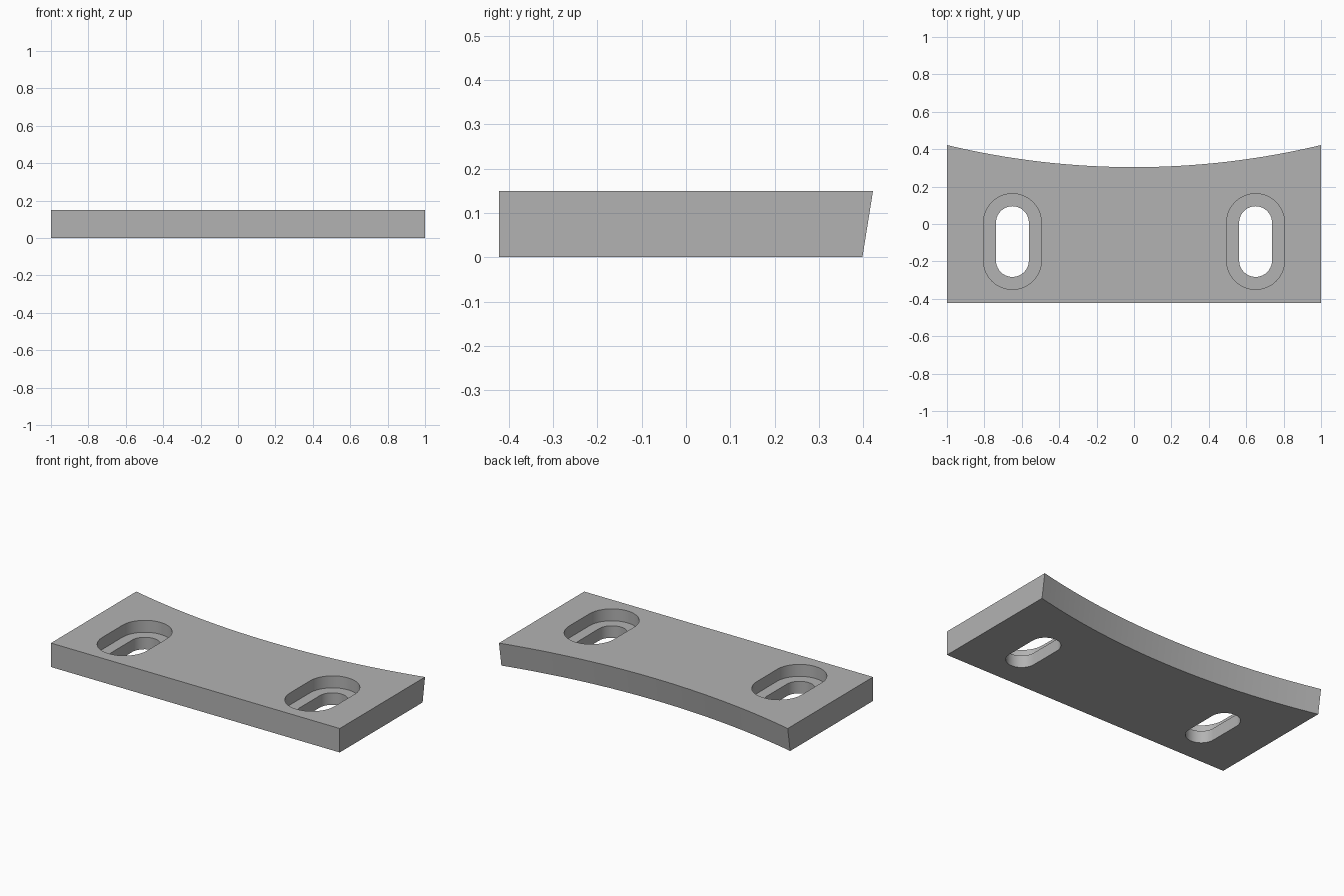
import bpy, bmesh, math

if "Cube" in bpy.data.objects:
    bpy.data.objects.remove(bpy.data.objects["Cube"])

THICK = 0.15
HALF_Y = 0.422
SAG = 0.118          # depth of the hollow back edge
BACK_LEAN = 0.024    # how far the back wall leans in at the bottom
LEDGE_Z = 0.075      # floor of the slot recesses

grey = bpy.data.materials.new("plain_grey")
grey.use_nodes = True
colour = (0.45, 0.45, 0.45, 1)
grey.diffuse_color = colour
grey.node_tree.nodes["Principled BSDF"].inputs["Base Color"].default_value = colour


def loft(name, bottom, top):
    """Solid between two matching counter-clockwise outlines."""
    bm = bmesh.new()
    low = [bm.verts.new(p) for p in bottom]
    high = [bm.verts.new(p) for p in top]
    bm.faces.new(low[::-1])
    bm.faces.new(high)
    for i in range(len(low)):
        j = (i + 1) % len(low)
        bm.faces.new((low[i], low[j], high[j], high[i]))
    mesh = bpy.data.meshes.new(name)
    bm.to_mesh(mesh)
    bm.free()
    mesh.materials.append(grey)
    obj = bpy.data.objects.new(name, mesh)
    bpy.context.collection.objects.link(obj)
    return obj


def plate_outline(z, lean):
    """Straight front edge and a circular hollow back edge."""
    radius = (1 + SAG ** 2) / (2 * SAG)
    sweep = math.asin(1 / radius)
    steps = 32
    pts = [(-1, -HALF_Y, z), (1, -HALF_Y, z)]
    for i in range(steps + 1):
        a = sweep * (1 - 2 * i / steps)
        y = HALF_Y - SAG + radius * (1 - math.cos(a)) - lean
        pts.append((radius * math.sin(a), y, z))
    return pts


def slot_outline(x, radius, z):
    """Long rounded slot running front to back."""
    pts = []
    steps = 20
    for start, y in ((0, 0.007), (math.pi, -0.195)):
        for i in range(steps + 1):
            a = start + math.pi * i / steps
            pts.append((x + radius * math.cos(a), y + radius * math.sin(a), z))
    return pts


plate = loft("mounting_plate", plate_outline(0, BACK_LEAN), plate_outline(THICK, 0))

# Stepped slots: a narrow through slot below a wide recess, on each side
for side, x in (("left", 0.65), ("right", -0.65)):
    for part, radius, z in (("recess", 0.155, LEDGE_Z), ("through_slot", 0.088, -0.1)):
        cutter = loft(f"{side}_{part}_cutter", slot_outline(x, radius, z),
                      slot_outline(x, radius, THICK + 0.1))
        cutter.hide_render = True
        cut = plate.modifiers.new(f"{side}_{part}", "BOOLEAN")
        cut.operation = "DIFFERENCE"
        cut.solver = "EXACT"
        cut.object = cutter
        bpy.ops.object.select_all(action="DESELECT")
        plate.select_set(True)
        bpy.context.view_layer.objects.active = plate
        bpy.ops.object.modifier_apply(modifier=cut.name)
        bpy.data.objects.remove(cutter)

# Smooth the curved walls, keep the rims crisp
bpy.ops.object.shade_smooth_by_angle(angle=math.radians(30))
